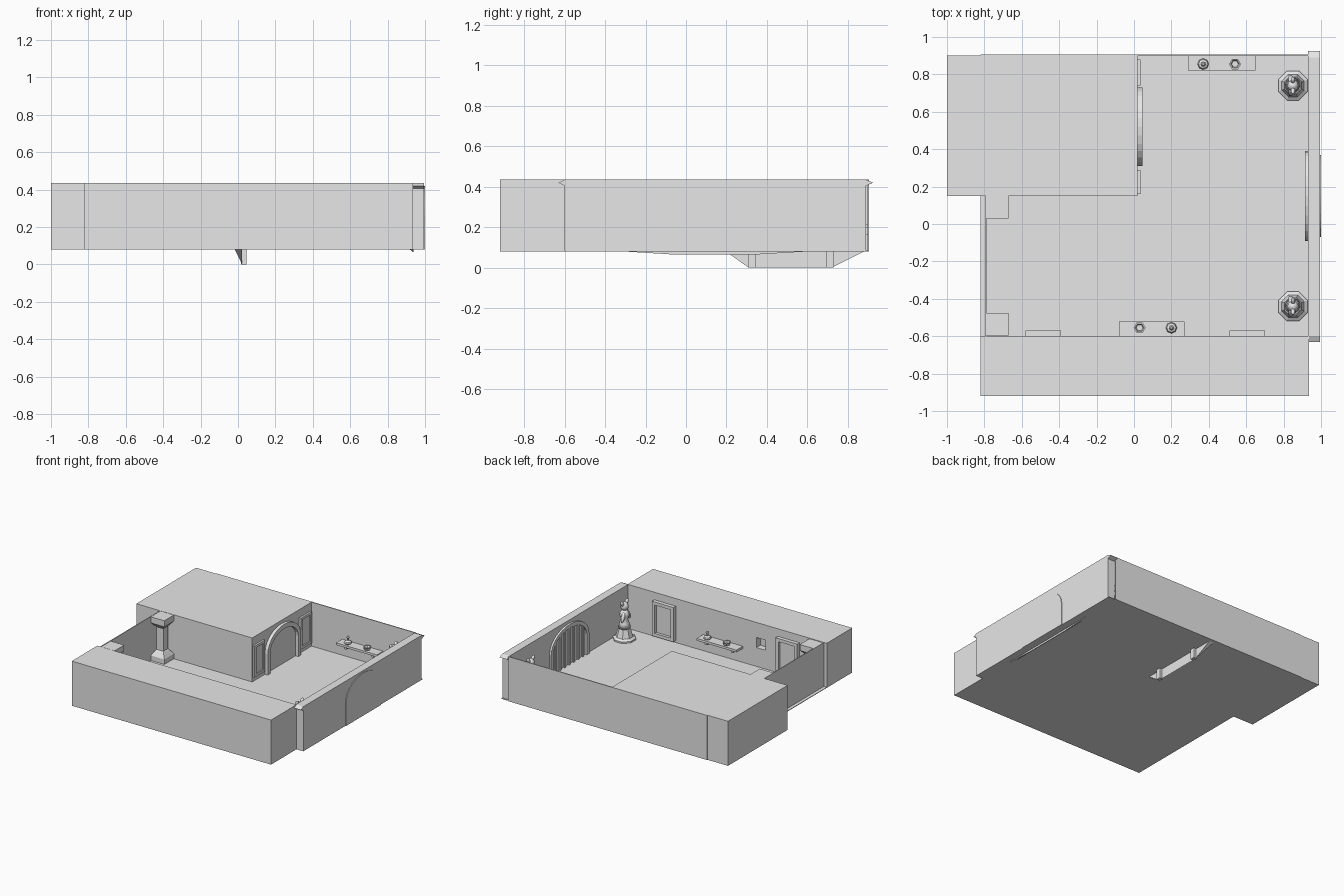
import bpy, bmesh, math
from mathutils import Vector, Matrix

cube = bpy.data.objects.get("Cube")
if cube:
    bpy.data.objects.remove(cube, do_unlink=True)

stone = bpy.data.materials.new("plain_grey")
stone.use_nodes = True
GREY = (0.8, 0.8, 0.8, 1)
stone.diffuse_color = GREY
stone.node_tree.nodes["Principled BSDF"].inputs["Base Color"].default_value = GREY

FLOOR, TOP = 0.085, 0.435


def finish(name, bm, smooth=False):
    bmesh.ops.recalc_face_normals(bm, faces=bm.faces)
    mesh = bpy.data.meshes.new(name)
    bm.to_mesh(mesh)
    bm.free()
    mesh.materials.append(stone)
    for p in mesh.polygons:
        p.use_smooth = smooth
    obj = bpy.data.objects.new(name, mesh)
    bpy.context.collection.objects.link(obj)
    return obj


def box(name, x, y, z):
    bm = bmesh.new()
    bmesh.ops.create_cube(bm, size=1)
    for v in bm.verts:
        v.co = [(r[0] + r[1]) / 2 + c * (r[1] - r[0]) for c, r in zip(v.co, (x, y, z))]
    return finish(name, bm)


def prism_x(name, outline, x0, x1):
    """Extrude a (y, z) outline along x."""
    bm = bmesh.new()
    face = bm.faces.new([bm.verts.new((x0, y, z)) for y, z in outline])
    new = bmesh.ops.extrude_face_region(bm, geom=[face])["geom"]
    bmesh.ops.translate(bm, vec=(x1 - x0, 0, 0),
                        verts=[v for v in new if isinstance(v, bmesh.types.BMVert)])
    return finish(name, bm)


def lathe(name, profile, at, sides, smooth=False, turn=0.0):
    """Spin a (radius, height) profile into a closed solid."""
    bm = bmesh.new()
    rings = []
    for r, z in profile:
        angles = [turn + math.tau * i / sides for i in range(sides)]
        rings.append([bm.verts.new((at[0] + r * math.cos(a), at[1] + r * math.sin(a), at[2] + z))
                      for a in angles])
    for lo, hi in zip(rings, rings[1:]):
        for i in range(sides):
            j = (i + 1) % sides
            bm.faces.new((lo[i], lo[j], hi[j], hi[i]))
    bm.faces.new(rings[0])
    bm.faces.new(rings[-1])
    return finish(name, bm, smooth)


def ball(name, at, size, tilt=0.0):
    bm = bmesh.new()
    bmesh.ops.create_uvsphere(bm, u_segments=12, v_segments=8, radius=1)
    bmesh.ops.transform(bm, verts=bm.verts, matrix=Matrix.Translation(at)
                        @ Matrix.Rotation(tilt, 4, "X") @ Matrix.Diagonal((*size, 1)))
    return finish(name, bm, True)


def arch(y0, y1, z0, spring, crown, steps=14):
    mid, half = (y0 + y1) / 2, (y1 - y0) / 2
    curve = [(mid + half * math.cos(math.pi * i / steps),
              spring + (crown - spring) * math.sin(math.pi * i / steps)) for i in range(steps + 1)]
    return [(y1, z0)] + curve + [(y0, z0)]


def arch_frame(name, x0, x1, y0, y1, z0, spring, crown, width):
    outer = arch(y0, y1, z0, spring, crown)
    inner = arch(y0 + width, y1 - width, z0, spring, crown - width)
    return prism_x(name, outer + inner[::-1], x0, x1)


def keel(name, x0, x1, top, bottom, z):
    """Tapering wedge hanging below the floor."""
    bm = bmesh.new()
    for y in top:
        bm.verts.new((x0, y, FLOOR))
        bm.verts.new((x1, y, FLOOR))
    for y in bottom:
        bm.verts.new((x1, y, z))
    bmesh.ops.convex_hull(bm, input=bm.verts)
    return finish(name, bm)


# Room shell: floor, solid blocks and thin walls
box("floor", (-0.82, 0.995), (-0.6, 0.9), (0.08, FLOOR))
front_block = box("front_block", (-0.82, 0.935), (-0.92, -0.6), (0.08, TOP))
box("back_block", (-1, 0.02), (0.15, 0.9), (0.08, TOP))
box("back_wall", (-0.82, 0.935), (0.897, 0.905), (0.08, TOP))
box("side_wall", (-0.795, -0.788), (-0.6, 0.15), (0.08, TOP))
prism_x("gate_wall", [(-0.6, 0.08), (-0.6, 0.405), (-0.63, 0.42), (-0.6, TOP),
                      (0.89, TOP), (0.925, 0.42), (0.89, 0.405), (0.89, 0.08)], 0.93, 0.995)

# Small niche cut into the front block
cutter = box("niche_cutter", (-0.28, -0.2), (-0.65, -0.55), (0.235, 0.315))
cutter.hide_render = True
cutter.hide_set(True)
cut = front_block.modifiers.new("niche", "BOOLEAN")
cut.object = cutter
cut.operation = "DIFFERENCE"
cut.solver = "EXACT"
bpy.context.view_layer.update()
baked = bpy.data.meshes.new_from_object(
    front_block.evaluated_get(bpy.context.evaluated_depsgraph_get()))
front_block.modifiers.clear()
front_block.data = baked
bpy.data.objects.remove(cutter, do_unlink=True)

# Barred gate in the wall, with its raised outline outside
prism_x("gate_outer_panel", arch(-0.07, 0.37, 0.08, 0.26, 0.42), 0.99, 1.0)
arch_frame("gate_frame", 0.915, 0.935, -0.09, 0.39, FLOOR, 0.25, 0.41, 0.03)
for i in range(7):
    y = -0.02 + i * 0.34 / 6
    rise = math.sqrt(1 - ((y - 0.15) / 0.22) ** 2)
    box("gate_bar", (0.918, 0.932), (y - 0.008, y + 0.008), (FLOOR, 0.25 + 0.135 * rise))
keel("gate_keel", 0.912, 0.937, (-0.38, 0.68), (-0.06, 0.34), 0.065)

# Doorway on the back block: arch, keel under it, framed panels beside it
arch_frame("door_arch", 0.015, 0.045, 0.31, 0.73, 0.0, 0.25, 0.41, 0.035)
keel("door_keel", -0.02, 0.022, (0.19, 0.89), (0.31, 0.72), 0.0)


def panel_x(y0, y1):
    outer = [(y0, 0.12), (y1, 0.12), (y1, 0.37), (y0, 0.37)]
    prism_x("door_side_panel", outer, 0.015, 0.026)
    for a, b in ((y0, y0 + 0.02), (y1 - 0.02, y1)):
        box("door_panel_stile", (0.015, 0.035), (a, b), (0.12, 0.37))
    for a, b in ((0.12, 0.14), (0.35, 0.37)):
        box("door_panel_rail", (0.015, 0.035), (y0, y1), (a, b))


panel_x(0.16, 0.29)
panel_x(0.74, 0.88)

# Picture frames on the front block
for x0, x1 in ((-0.58, -0.39), (0.51, 0.7)):
    box("picture_panel", (x0, x1), (-0.605, -0.592), (0.1, 0.375))
    for a, b in ((x0, x0 + 0.025), (x1 - 0.025, x1)):
        box("picture_stile", (a, b), (-0.605, -0.57), (0.1, 0.375))
    for a, b in ((0.1, 0.125), (0.35, 0.375)):
        box("picture_rail", (x0, x1), (-0.605, -0.57), (a, b))


# Wall shelves carrying a lidded pot and a six-sided cup
def shelf(x0, x1, wall, side, pot_x, cup_x):
    edge = wall + side * 0.08
    box("shelf", (x0, x1), sorted((wall, edge)), (0.195, 0.213))
    for x in (x0 + 0.06, x1 - 0.06):
        box("shelf_bracket", (x - 0.01, x + 0.01), sorted((wall, wall + side * 0.05)), (0.165, 0.2))
    y = wall + side * 0.045
    lathe("pot", [(0.02, 0), (0.03, 0.01), (0.025, 0.02), (0.007, 0.028),
                  (0.007, 0.045), (0.014, 0.052), (0.006, 0.062)], (pot_x, y, 0.213), 8)
    lathe("cup", [(0.022, 0), (0.032, 0.022), (0.024, 0.022), (0.018, 0.008)], (cup_x, y, 0.213), 6)


shelf(-0.08, 0.27, -0.6, 1, 0.2, 0.03)
shelf(0.29, 0.65, 0.9, -1, 0.37, 0.54)

# Square pillars with stepped base and cap
for y in (0.09, -0.535):
    r = math.sqrt(2)
    lathe("pillar", [(0.06 * r, 0), (0.06 * r, 0.04), (0.038 * r, 0.075), (0.03 * r, 0.085),
                     (0.03 * r, 0.265), (0.038 * r, 0.275), (0.06 * r, 0.3), (0.06 * r, 0.348)],
          (-0.73, y, FLOOR), 4, turn=math.pi / 4)

# Statues on flared eight-sided pedestals
for y in (0.74, -0.44):
    x = 0.85
    lathe("statue_pedestal", [(0.085, 0), (0.085, 0.012), (0.065, 0.025), (0.045, 0.09), (0.05, 0.1)],
          (x, y, FLOOR), 8, turn=math.pi / 8)
    lathe("statue_body", [(0.045, 0.095), (0.036, 0.13), (0.026, 0.16), (0.036, 0.19),
                          (0.034, 0.21), (0.014, 0.235)], (x, y, FLOOR), 12, True)
    ball("statue_head", (x, y, 0.345), (0.03, 0.03, 0.034))
    for s in (-1, 1):
        ball("statue_arm", (x - 0.012, y + s * 0.036, 0.27), (0.014, 0.014, 0.04), s * 0.4)
        ball("statue_ear", (x, y + s * 0.028, 0.372), (0.012, 0.014, 0.024), -s * 0.6)
